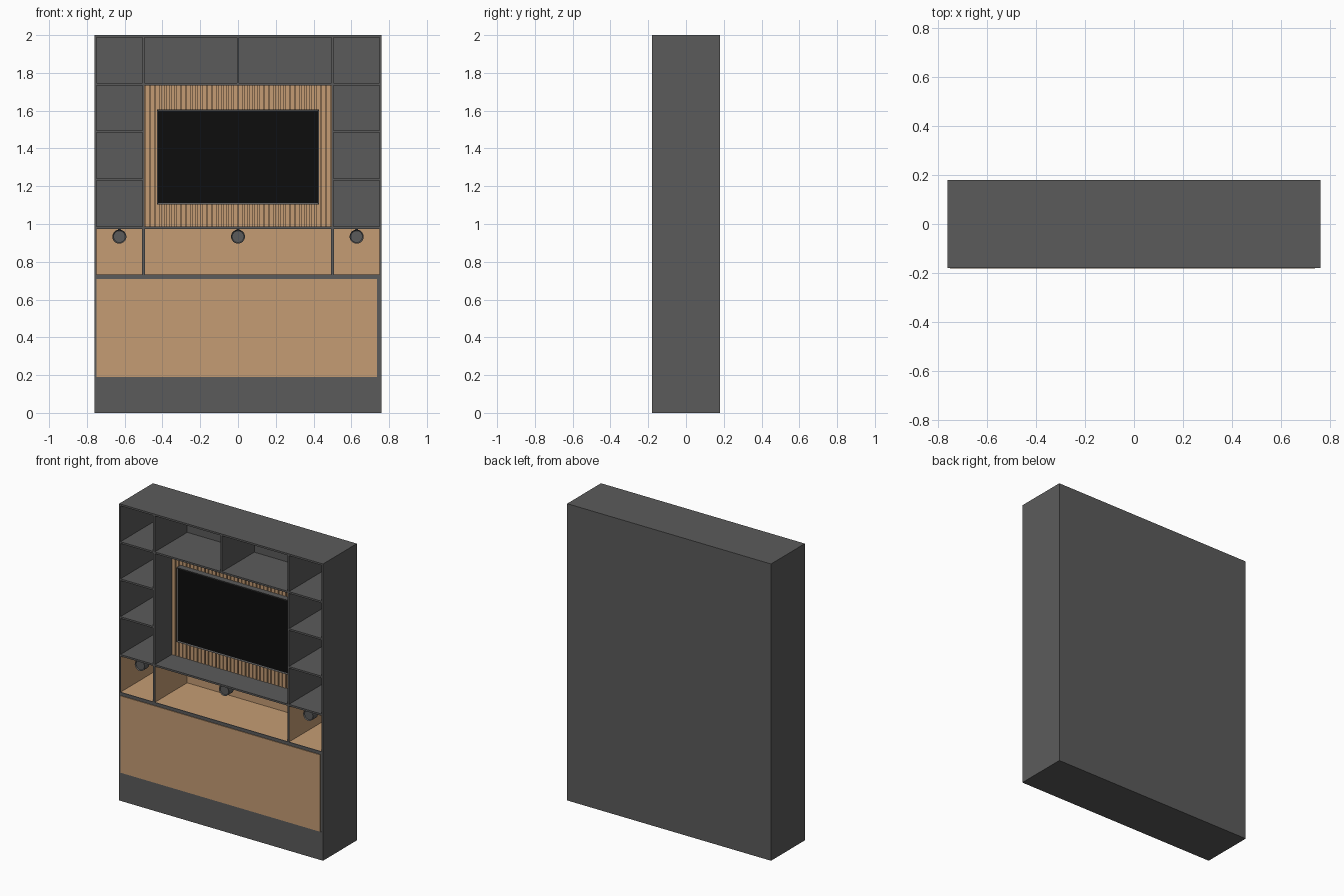
import bpy, bmesh, math
from mathutils import Matrix

if "Cube" in bpy.data.objects:
    bpy.data.objects.remove(bpy.data.objects["Cube"])


def material(name, rgb):
    m = bpy.data.materials.new(name)
    m.diffuse_color = (*rgb, 1)
    m.use_nodes = True
    m.node_tree.nodes["Principled BSDF"].inputs["Base Color"].default_value = m.diffuse_color
    return m


GREY = material("charcoal grey", (0.105, 0.105, 0.105))
WOOD = material("light wood", (0.56, 0.335, 0.175))
BLACK = material("screen black", (0.004, 0.004, 0.004))


def finish(name, bm, mat):
    me = bpy.data.meshes.new(name)
    bm.to_mesh(me)
    bm.free()
    me.materials.append(mat)
    ob = bpy.data.objects.new(name, me)
    bpy.context.collection.objects.link(ob)
    return ob


def add_box(bm, x0, x1, y0, y1, z0, z1):
    m = Matrix.Translation(((x0 + x1) / 2, (y0 + y1) / 2, (z0 + z1) / 2))
    m = m @ Matrix.Diagonal((x1 - x0, y1 - y0, z1 - z0, 1))
    return bmesh.ops.create_cube(bm, size=1, matrix=m)["verts"]


def box(name, mat, *dims):
    bm = bmesh.new()
    add_box(bm, *dims)
    return finish(name, bm, mat)


W, F, B, H = 0.76, -0.18, 0.18, 2.0   # half width, front, back, height
T = 0.012                             # board thickness
INNER = 0.165                         # back of the open cells
LEVELS = [0.98, 1.235, 1.49, 1.74]    # shelf heights
COL = 0.5                             # upright position

# carcass
box("back_panel", GREY, -W, W, INNER, B, 0, H)
box("top_board", GREY, -W, W, F, INNER, H - T, H)
box("plinth", GREY, -W, W, F, INNER, 0, 0.19)
box("lower_cabinet", GREY, -W, W, F + 0.006, INNER, 0.19, 0.71)
box("counter_board", GREY, -W, W, F, INNER, 0.71, 0.732)
for s, side in ((-1, "left"), (1, "right")):
    a, b = sorted((s * W, s * (W - 0.01)))
    box(side + "_side_wall", GREY, a, b, F, INNER, 0, H)
    box(side + "_upright", GREY, s * COL - T / 2, s * COL + T / 2, F, INNER, 0.732, H - T)
    a, b = sorted((s * (COL + T / 2), s * (W - 0.01)))
    for i, z in enumerate(LEVELS):
        box(f"{side}_shelf_{i + 1}", GREY, a, b, F, INNER, z - T / 2, z + T / 2)
for z, name in ((LEVELS[0], "lower_middle_shelf"), (LEVELS[3], "upper_middle_shelf")):
    box(name, GREY, -COL, COL, F, INNER, z - T / 2, z + T / 2)
box("top_divider", GREY, -T / 2, T / 2, F, INNER, LEVELS[3], H - T)

# wood front of the lower cabinet
box("lower_wood_front", WOOD, -0.75, 0.737, F - 0.001, F + 0.008, 0.19, 0.708)


# wood lining of the lit niches: open boxes facing inward
def lining(name, x0, x1, z0, z1):
    bm = bmesh.new()
    add_box(bm, x0, x1, F + 0.003, INNER - 0.002, z0, z1)
    front = min(bm.faces, key=lambda f: f.calc_center_median().y)
    bmesh.ops.delete(bm, geom=[front], context="FACES")
    bmesh.ops.reverse_faces(bm, faces=bm.faces[:])
    finish(name, bm, WOOD)


e, z0, z1 = 0.001, 0.733, LEVELS[0] - T / 2 - 0.001
lining("left_niche_lining", -W + 0.01 + e, -COL - T / 2 - e, z0, z1)
lining("middle_niche_lining", -COL + T / 2 + e, COL - T / 2 - e, z0, z1)
lining("right_niche_lining", COL + T / 2 + e, W - 0.01 - e, z0, z1)

# round spot lamps, short horizontal drums with a recessed front
for x, side in ((-0.628, "left"), (0, "middle"), (0.628, "right")):
    bm = bmesh.new()
    m = Matrix.Translation((x, -0.125, 0.933)) @ Matrix.Rotation(math.pi / 2, 4, "X")
    bmesh.ops.create_cone(bm, cap_ends=True, segments=32, radius1=0.037,
                          radius2=0.037, depth=0.05, matrix=m)
    cap = min(bm.faces, key=lambda f: f.calc_center_median().y)
    bmesh.ops.inset_region(bm, faces=[cap], thickness=0.006)
    bmesh.ops.translate(bm, verts=cap.verts[:], vec=(0, 0.006, 0))
    for f in bm.faces:
        f.smooth = len(f.verts) == 4 and abs(f.normal.y) < 0.1
    finish(side + "_spot_lamp", bm, GREY)
    box(side + "_lamp_stem", GREY, x - 0.008, x + 0.008, -0.133, -0.117, 0.96, z1 + 0.003)

# slatted wood wall behind the screen
zs0, zs1 = LEVELS[0] + T / 2, LEVELS[3] - T / 2
xs = COL - T / 2
box("slat_backing", WOOD, -xs, xs, 0.014, INNER, zs0, zs1)
bm = bmesh.new()
N = 36
pitch = 2 * xs / N
for i in range(N):
    x = -xs + (i + 0.5) * pitch
    add_box(bm, x - pitch * 0.39, x + pitch * 0.39, 0.0, 0.016, zs0, zs1)
finish("wood_slats", bm, WOOD)

# television: frame with an inset dark screen
bm = bmesh.new()
add_box(bm, -0.43, 0.43, -0.04, 0.002, 1.103, 1.605)
front = min(bm.faces, key=lambda f: f.calc_center_median().y)
bmesh.ops.inset_region(bm, faces=[front], thickness=0.011)
bmesh.ops.translate(bm, verts=front.verts[:], vec=(0, 0.004, 0))
front.material_index = 1
tv = finish("television", bm, GREY)
tv.data.materials.append(BLACK)
